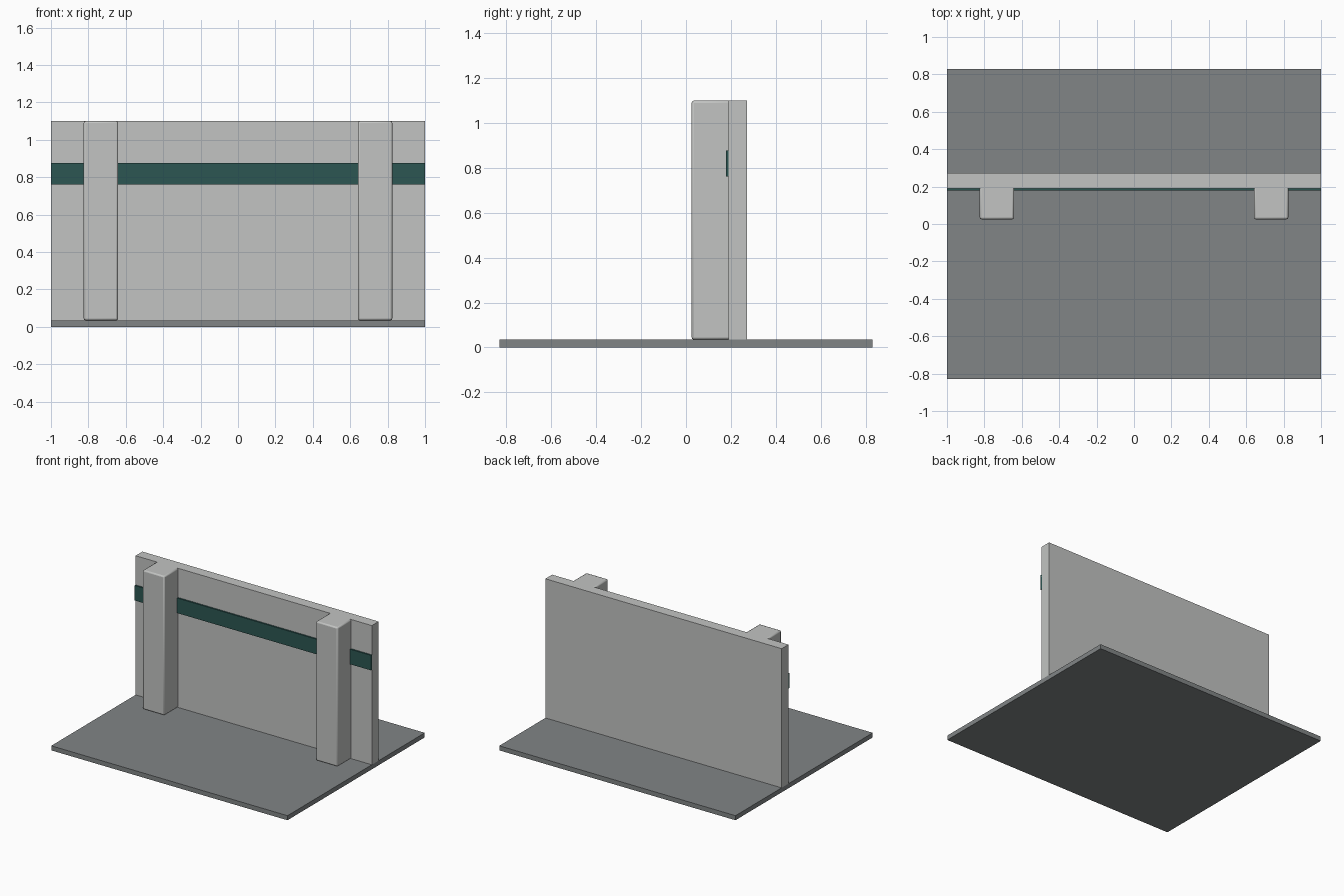
import bpy

cube = bpy.data.objects.get("Cube")
if cube:
    bpy.data.objects.remove(cube, do_unlink=True)


def material(name, rgb):
    m = bpy.data.materials.new(name)
    m.use_nodes = True
    colour = (*rgb, 1)
    m.diffuse_color = colour
    m.node_tree.nodes["Principled BSDF"].inputs["Base Color"].default_value = colour
    return m


def box(name, low, high, mat, bevel=0):
    """Box between two corners, optionally with softened edges."""
    bpy.ops.mesh.primitive_cube_add(
        size=1, location=[(a + b) / 2 for a, b in zip(low, high)])
    ob = bpy.context.object
    ob.name = name
    ob.scale = [b - a for a, b in zip(low, high)]
    bpy.ops.object.transform_apply(location=False, rotation=False, scale=True)
    ob.data.materials.append(mat)
    if bevel:
        mod = ob.modifiers.new("Soft edges", "BEVEL")
        mod.width = bevel
        mod.segments = 2
        bpy.ops.object.shade_smooth_by_angle()
    return ob


floor_grey = material("Floor grey", (0.22, 0.235, 0.24))
wall_grey = material("Wall pale grey", (0.54, 0.55, 0.54))
stripe_green = material("Stripe dark green", (0.025, 0.093, 0.085))

FLOOR_TOP, TOP = 0.035, 1.10
WALL_FRONT = 0.19

# Floor slab and upright wall
box("floor_slab", (-1, -0.83, 0), (1, 0.83, FLOOR_TOP), floor_grey)
box("wall", (-1, WALL_FRONT, FLOOR_TOP), (1, 0.272, TOP), wall_grey)

# Raised stripe along the wall front
box("wall_stripe", (-1, 0.178, 0.762), (1, WALL_FRONT + 0.004, 0.877), stripe_green)

# Pair of pillars, set slightly into the wall
for side, x in (("left", 0.733), ("right", -0.733)):
    box(side + "_pillar", (x - 0.092, 0.025, FLOOR_TOP),
        (x + 0.092, WALL_FRONT + 0.02, TOP), wall_grey, bevel=0.01)
